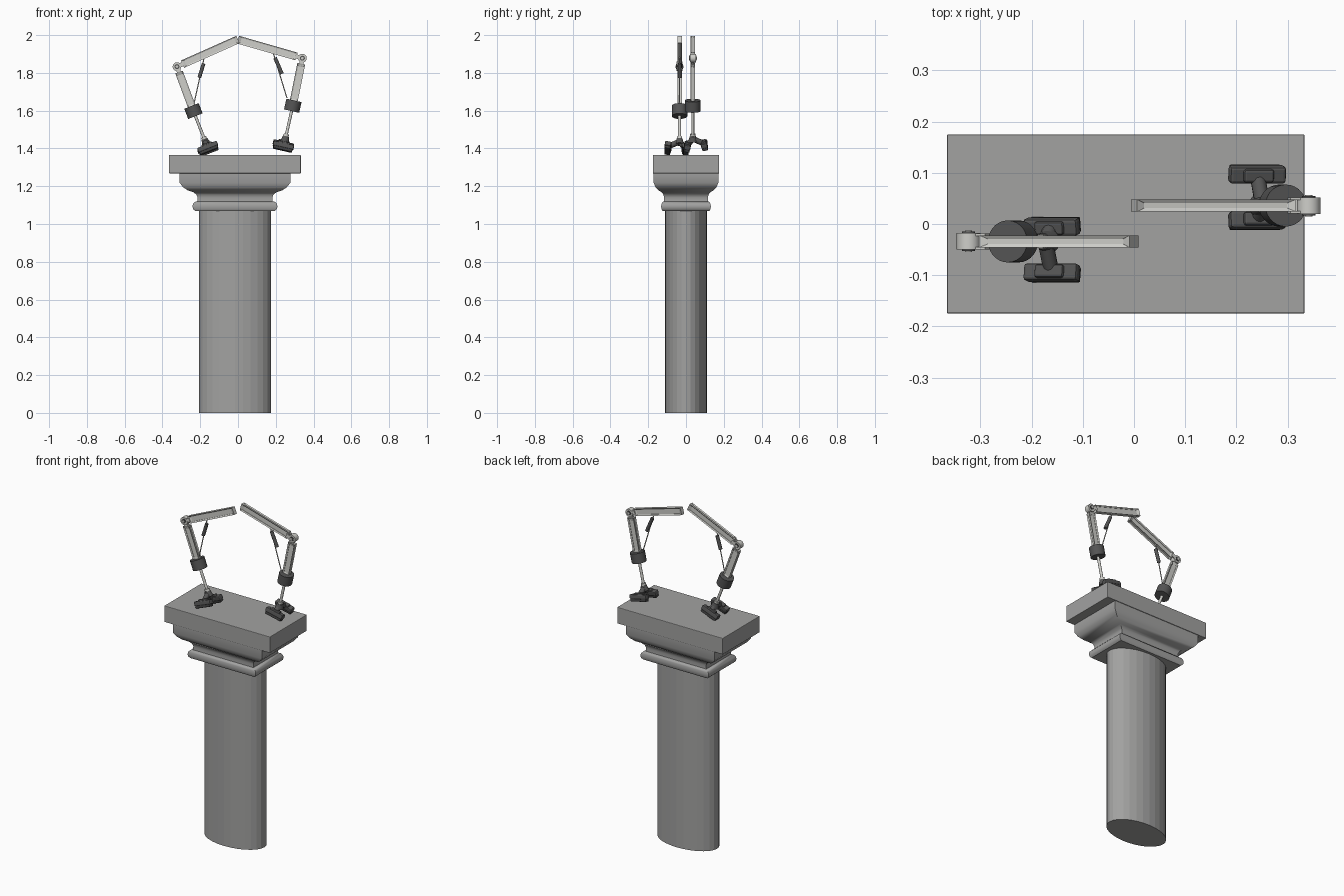
import bpy, bmesh, math
from mathutils import Matrix, Vector

if "Cube" in bpy.data.objects:
    bpy.data.objects.remove(bpy.data.objects["Cube"])


def material(name, rgb):
    m = bpy.data.materials.new(name)
    m.diffuse_color = (*rgb, 1)
    m.use_nodes = True
    m.node_tree.nodes["Principled BSDF"].inputs["Base Color"].default_value = m.diffuse_color
    return m


STONE = material("grey stone", (0.36, 0.36, 0.355))
METAL = material("pale metal", (0.62, 0.62, 0.59))
DARK = material("dark grey", (0.09, 0.09, 0.09))
RUBBER = material("black rubber", (0.05, 0.05, 0.05))


def finish(name, bm, mat, matrix=Matrix(), smooth=None, bevel=0):
    bmesh.ops.recalc_face_normals(bm, faces=bm.faces)
    me = bpy.data.meshes.new(name)
    bm.to_mesh(me)
    bm.free()
    ob = bpy.data.objects.new(name, me)
    bpy.context.collection.objects.link(ob)
    ob.matrix_world = matrix
    me.materials.append(mat)
    if bevel:
        b = ob.modifiers.new("bevel", 'BEVEL')
        b.width, b.segments = bevel, 2
    if smooth:
        bpy.ops.object.select_all(action='DESELECT')
        ob.select_set(True)
        bpy.context.view_layer.objects.active = ob
        bpy.ops.object.shade_smooth_by_angle(angle=math.radians(smooth))
    return ob


def aim(p0, p1):
    """Frame at the middle of p0-p1 with z along it and y kept near world y."""
    p0, p1 = Vector(p0), Vector(p1)
    z = (p1 - p0).normalized()
    ref = Vector((0, 1, 0)) if abs(z.y) < 0.95 else Vector((1, 0, 0))
    x = ref.cross(z).normalized()
    y = z.cross(x)
    m = Matrix((x, y, z)).transposed().to_4x4()
    m.translation = (p0 + p1) / 2
    return m, (p1 - p0).length


def rod(name, p0, p1, r, mat, r2=None, sides=20):
    m, length = aim(p0, p1)
    bm = bmesh.new()
    bmesh.ops.create_cone(bm, cap_ends=True, segments=sides, radius1=r,
                          radius2=r if r2 is None else r2, depth=length)
    return finish(name, bm, mat, m, 35)


def box(name, size, mat, matrix, bevel=0):
    bm = bmesh.new()
    bmesh.ops.create_cube(bm, size=1)
    bmesh.ops.scale(bm, vec=size, verts=bm.verts)
    return finish(name, bm, mat, matrix, bevel=bevel)


def link(name, p0, p1):
    """Bar with a long recess in each of its four sides."""
    m, length = aim(p0, p1)
    bm = bmesh.new()
    bmesh.ops.create_cube(bm, size=1)
    bmesh.ops.scale(bm, vec=(0.042, 0.024, length), verts=bm.verts)
    sides = [f for f in bm.faces if abs(f.normal.z) < 0.5]
    bmesh.ops.inset_individual(bm, faces=sides, thickness=0.006, depth=0)
    for f in sides:
        off = -f.normal * 0.007
        for v in f.verts:
            v.co += off
            v.co.z -= math.copysign(0.012, v.co.z)
    return finish(name, bm, METAL, m)


# --- pedestal: oval shaft, rectangular moulded capital, slab ---
CX = -0.016
bm = bmesh.new()
bmesh.ops.create_cone(bm, cap_ends=True, segments=28, radius1=0.19, radius2=0.19, depth=1.08)
bmesh.ops.scale(bm, vec=(1, 0.58, 1), verts=bm.verts)
finish("shaft", bm, STONE, Matrix.Translation((CX, 0, 0.54)))

profile = [(0.19, 1.07), (0.212, 1.07), (0.222, 1.079), (0.225, 1.093), (0.222, 1.107),
           (0.212, 1.117), (0.2, 1.12), (0.198, 1.14), (0.204, 1.156), (0.22, 1.168),
           (0.25, 1.178), (0.275, 1.195), (0.293, 1.218), (0.293, 1.27)]
bm = bmesh.new()
rings = [[bm.verts.new((sx * h, sy * h * 0.585, z))
          for sx, sy in ((-1, -1), (1, -1), (1, 1), (-1, 1))] for h, z in profile]
for a, b in zip(rings, rings[1:]):
    for i in range(4):
        j = (i + 1) % 4
        bm.faces.new((a[i], a[j], b[j], b[i]))
bm.faces.new(rings[0])
bm.faces.new(rings[-1])
finish("capital", bm, STONE, Matrix.Translation((CX, 0, 0)), 40)
box("slab", (0.698, 0.35, 0.097), STONE, Matrix.Translation((CX, 0, 1.3165)), 0.003)


# --- one jointed arm, given by its points in the x-z plane ---
def arm(side, y, tip, elbow, weight, ankle, pad, strut, tube, outward):
    def P(p, dy=0.0):
        return Vector((p[0], y + dy, p[1]))
    T, E, W, A = P(tip), P(elbow), P(weight), P(ankle)
    up = (T - E).normalized()
    down = (W - E).normalized()
    # links and elbow
    link(side + "_upper_link", E + up * 0.032, T)
    link(side + "_lower_link", E + down * 0.03, W - down * 0.02)
    for k, d in (("upper", up), ("lower", down)):
        for s in (-1, 1):
            w = 0.013 if k == "upper" else 0.006
            m, n = aim(E, E + d * 0.04)
            box(f"{side}_{k}_fork", (0.022, 0.005, n), METAL,
                Matrix.Translation((0, s * w, 0)) @ m)
    rod(side + "_elbow_disc", P(elbow, -0.016), P(elbow, 0.016), 0.023, METAL)
    rod(side + "_elbow_hub", P(elbow, -0.019), P(elbow, 0.019), 0.013, DARK)
    rod(side + "_elbow_pin", P(elbow, -0.021), P(elbow, 0.021), 0.007, METAL)
    # weight and ankle rod
    leg = (A - W).normalized()
    rod(side + "_weight", W - leg * 0.029, W + leg * 0.029, 0.041, DARK, sides=28)
    rod(side + "_ankle_rod", W, A, 0.008, METAL)
    # strut with damper tube
    rod(side + "_strut", P(strut[0]), P(strut[1]), 0.003, METAL, sides=10)
    rod(side + "_damper", P(tube[0]), P(tube[1]), 0.010, DARK, sides=14)
    # foot: hub, two toes, two treaded pads
    rod(side + "_foot_collar", A - leg * 0.012, A + leg * 0.012, 0.014, METAL)
    rod(side + "_foot_hub", A, A + leg * 0.03, 0.016, DARK, 0.024)
    tilt = aim(A, W)[0].to_3x3().to_4x4()
    for n, dy, dz in (("outer", outward * 0.062, 0.002), ("inner", -outward * 0.03, -0.006)):
        c = P(pad, dy) + Vector((0, 0, dz))
        roll = Matrix.Rotation(math.copysign(0.2, dy), 4, 'X')
        m = Matrix.Translation(c) @ tilt @ roll
        rod(f"{side}_{n}_toe", A + leg * 0.014, m @ Vector((0, 0, 0.008)), 0.015, DARK, sides=12)
        box(f"{side}_{n}_pad", (0.112, 0.034, 0.026), DARK,
            m @ Matrix.Translation((0, 0, 0.006)), 0.006)
        box(f"{side}_{n}_pad_crown", (0.06, 0.026, 0.014), DARK,
            m @ Matrix.Translation((0, 0, 0.02)), 0.005)
        box(f"{side}_{n}_tread", (0.102, 0.03, 0.016), RUBBER,
            m @ Matrix.Translation((0, 0, -0.012)), 0.003)


arm("left", -0.034, (0.0, 1.977), (-0.323, 1.833), (-0.236, 1.598), (-0.178, 1.45),
    (-0.158, 1.4), ((-0.175, 1.9), (-0.233, 1.637)), ((-0.182, 1.85), (-0.205, 1.775)), -1)
arm("right", 0.036, (0.0, 1.976), (0.341, 1.878), (0.29, 1.626), (0.254, 1.465),
    (0.239, 1.415), ((0.185, 1.91), (0.259, 1.667)), ((0.196, 1.88), (0.233, 1.795)), 1)
